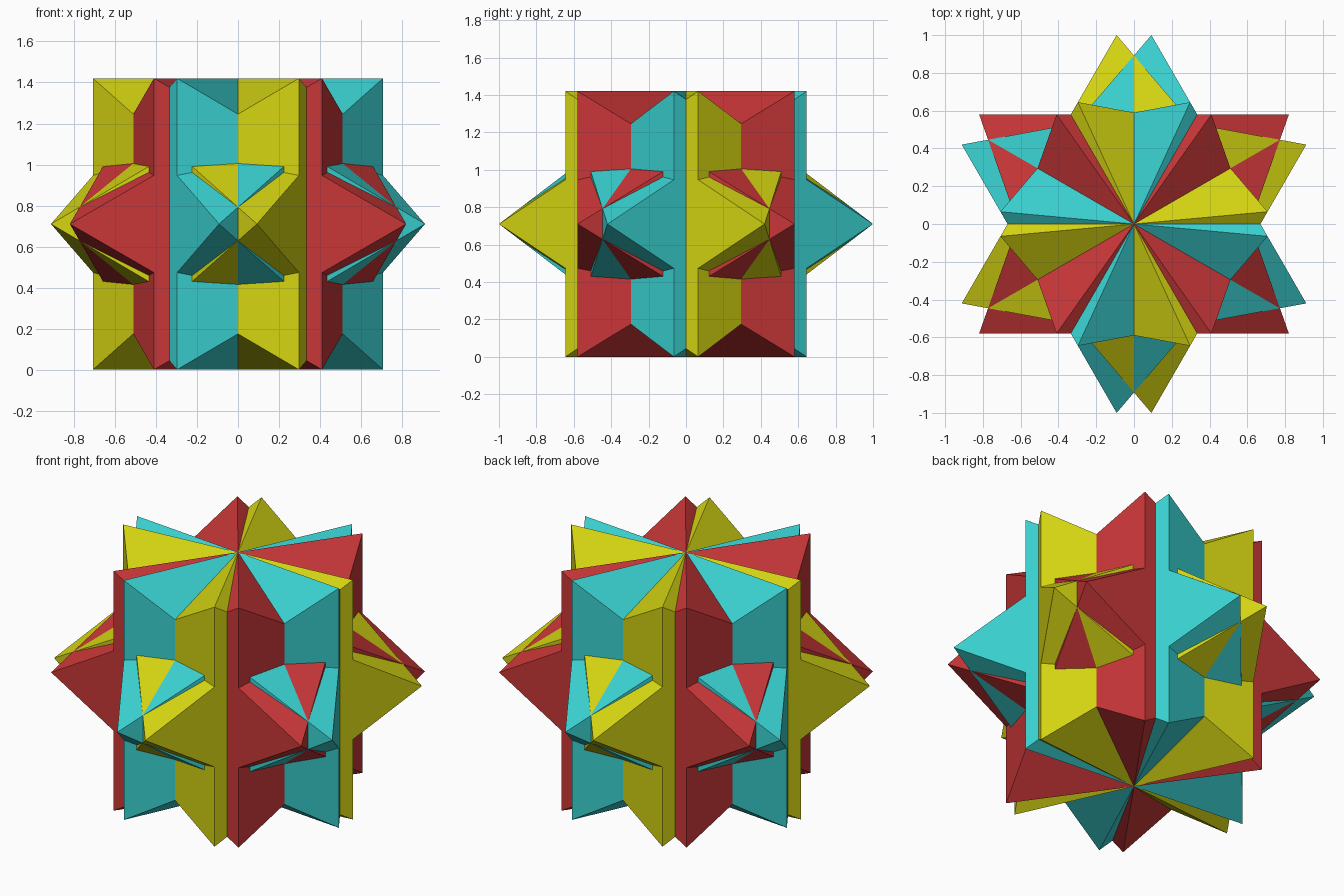
import bpy, bmesh, math
from mathutils import Vector

if "Cube" in bpy.data.objects:
    bpy.data.objects.remove(bpy.data.objects["Cube"])

TILT = math.atan(math.sqrt(2))                 # angle of the first ridge, about 54.74 degrees
R = 1 / math.cos(TILT - math.radians(60) + 0)  # tip radius so the depth is exactly 2
H = R / math.sqrt(2)                           # half height, and ridge end radius


def material(name, rgb):
    m = bpy.data.materials.new(name)
    m.diffuse_color = (*rgb, 1)
    m.use_nodes = True
    m.node_tree.nodes["Principled BSDF"].inputs["Base Color"].default_value = m.diffuse_color
    return m


def octahedron(name, angle, mat):
    """Octahedron lying on one edge; that edge points along the given angle."""
    u = Vector((math.cos(angle), math.sin(angle), 0))
    v = Vector((-u.y, u.x, 0))
    z = Vector((0, 0, H))
    bm = bmesh.new()
    ring = [bm.verts.new(p + z) for p in (u * H + z, -u * H + z, -u * H - z, u * H - z)]
    for tip in (v * R, -v * R):
        t = bm.verts.new(tip + z)
        for i in range(4):
            bm.faces.new((ring[i], ring[(i + 1) % 4], t))
    bmesh.ops.recalc_face_normals(bm, faces=bm.faces)
    me = bpy.data.meshes.new(name)
    bm.to_mesh(me)
    bm.free()
    me.materials.append(mat)
    bpy.context.collection.objects.link(bpy.data.objects.new(name, me))


# Three colours, each a mirrored pair of octahedra, turned 60 degrees apart
colours = [("red", (0.58, 0.037, 0.039)),
           ("yellow", (0.65, 0.65, 0.006)),
           ("cyan", (0.042, 0.63, 0.63))]
for k, (name, rgb) in enumerate(colours):
    mat = material(name, rgb)
    turn = math.radians(60 * k)
    octahedron(name + "_octahedron_a", turn + TILT, mat)
    octahedron(name + "_octahedron_b", turn + math.pi - TILT, mat)
